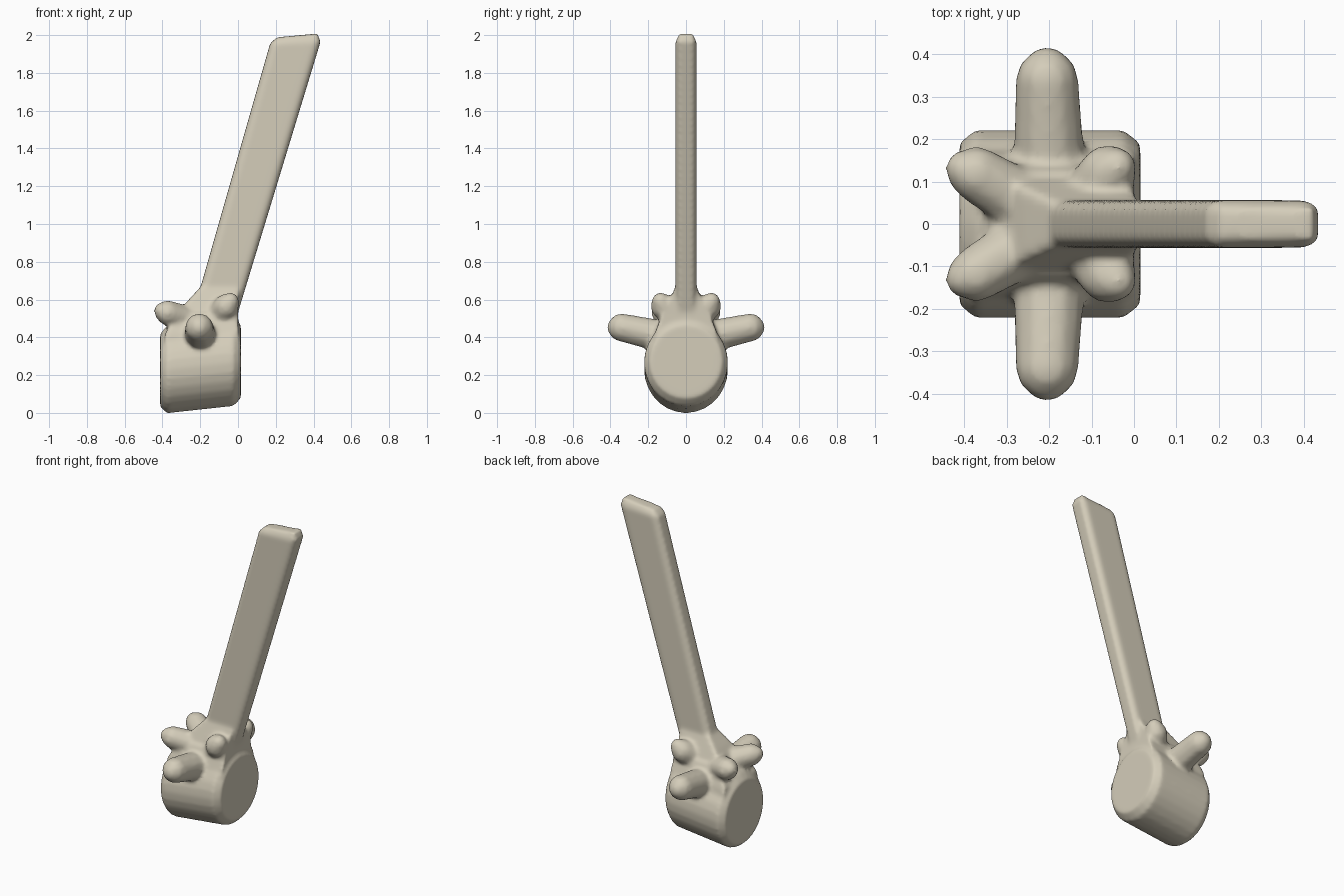
import bpy, bmesh, math
from mathutils import Vector

if "Cube" in bpy.data.objects:
    bpy.data.objects.remove(bpy.data.objects["Cube"])

bone = bpy.data.materials.new("bone_beige")
bone.diffuse_color = (0.66, 0.61, 0.49, 1)
bone.use_nodes = True
bone.node_tree.nodes["Principled BSDF"].inputs["Base Color"].default_value = bone.diffuse_color

bm = bmesh.new()


def hull(points):
    """Add the convex hull of some points as one closed shell."""
    vs = [bm.verts.new(p) for p in points]
    res = bmesh.ops.convex_hull(bm, input=vs)
    junk = [g for g in res["geom_interior"] + res["geom_unused"]
            if isinstance(g, bmesh.types.BMVert)]
    bmesh.ops.delete(bm, geom=list(set(junk)), context='VERTS')


def ring(x, cz, ry, rz, n=28):
    """Ellipse in the yz plane."""
    return [(x, ry * math.cos(2 * math.pi * i / n),
             cz + rz * math.sin(2 * math.pi * i / n)) for i in range(n)]


def ball(c, r):
    return [Vector(c) + r * Vector((math.cos(a) * math.cos(b), math.sin(a) * math.cos(b), math.sin(b)))
            for a in [k * math.pi / 6 for k in range(12)]
            for b in [k * math.pi / 6 for k in range(-3, 4)]]


def box(z, x0, x1, w):
    return [(x, y, z) for x in (x0, x1) for y in (-w, w)]


# Drum-shaped body, lying along x and slightly tilted
hull(ring(-0.412, 0.225, 0.19, 0.195) + ring(-0.375, 0.23, 0.222, 0.232)
     + ring(-0.025, 0.268, 0.222, 0.232) + ring(0.015, 0.272, 0.19, 0.195))

# Arch between body and blade
hull(box(0.25, -0.39, 0.0, 0.20) + box(0.42, -0.385, 0.0, 0.165)
     + box(0.53, -0.32, 0.0, 0.125))
hull(box(0.50, -0.34, 0.0, 0.125) + box(0.60, -0.26, 0.0, 0.08)
     + box(0.67, -0.195, 0.0, 0.055))

# Tall spine blade with chamfered edges
blade = []
for z0, z1, x0, x1 in ((0.45, 0.45, -0.26, -0.025), (1.955, 1.965, 0.17, 0.437)):
    for y, d in ((0.035, 0), (0.056, 0.025)):
        for s in (-1, 1):
            blade += [(x0 + d, s * y, z0), (x1 - d, s * y, z1)]
blade += [(x, s * 0.035, z) for x, z in ((0.205, 1.988), (0.42, 2.008)) for s in (-1, 1)]
hull(blade)

# Paired processes: side arms and two pairs of short joint knobs
for s in (-1, 1):
    hull(ball((-0.2, s * 0.15, 0.41), 0.085) + ball((-0.205, s * 0.34, 0.452), 0.075)
         + ball((-0.205, s * 0.378, 0.452), 0.042))
    hull(ball((-0.26, s * 0.05, 0.49), 0.075) + ball((-0.372, s * 0.118, 0.53), 0.066)
         + ball((-0.402, s * 0.13, 0.54), 0.044))
    hull(ball((-0.10, s * 0.05, 0.51), 0.08) + ball((-0.063, s * 0.12, 0.562), 0.068)
         + ball((-0.04, s * 0.135, 0.592), 0.046))

bmesh.ops.recalc_face_normals(bm, faces=bm.faces)
mesh = bpy.data.meshes.new("vertebra")
bm.to_mesh(mesh)
bm.free()
mesh.materials.append(bone)
obj = bpy.data.objects.new("vertebra", mesh)
bpy.context.collection.objects.link(obj)

# Fuse all parts and soften the joins
rm = obj.modifiers.new("fuse", 'REMESH')
rm.mode = 'VOXEL'
rm.voxel_size = 0.012
rm.use_smooth_shade = True
sm = obj.modifiers.new("soften", 'SMOOTH')
sm.factor = 0.5
sm.iterations = 6
